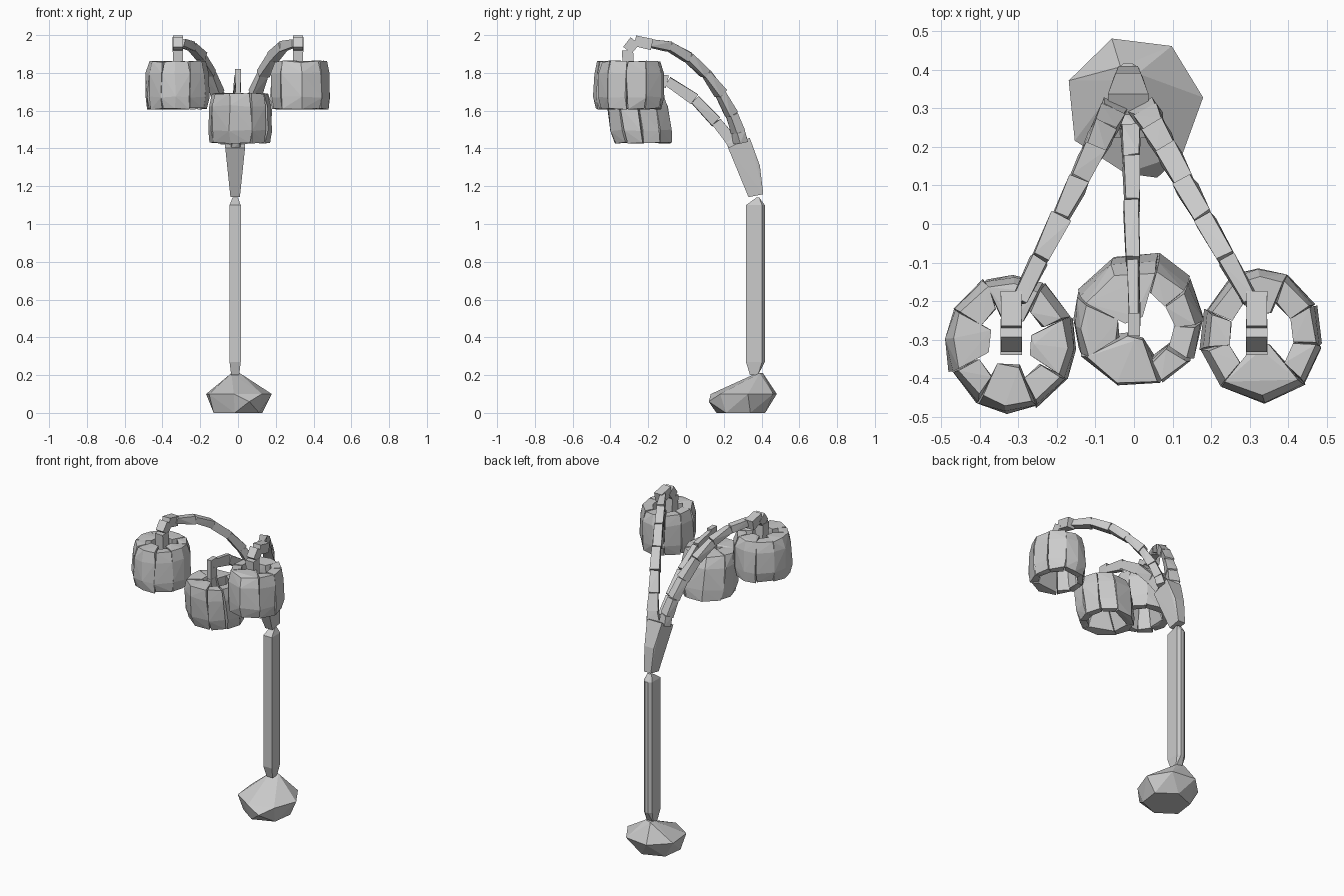
import bpy, bmesh, random
from math import cos, sin, pi, tau, radians
from mathutils import Vector

random.seed(4)
cube = bpy.data.objects.get("Cube")
if cube:
    bpy.data.objects.remove(cube, do_unlink=True)

grey = bpy.data.materials.new("light grey")
grey.use_nodes = True
grey.diffuse_color = (0.6, 0.6, 0.6, 1)
grey.node_tree.nodes["Principled BSDF"].inputs["Base Color"].default_value = grey.diffuse_color


def build_chunks(name, chunks):
    """Make one flat-shaded object with a convex chunk for every group of points."""
    mesh = bpy.data.meshes.new(name)
    bm = bmesh.new()
    for points in chunks:
        corners = [bm.verts.new(point) for point in points]
        bmesh.ops.convex_hull(bm, input=corners)
        inside = [corner for corner in corners if not corner.link_faces]
        bmesh.ops.delete(bm, geom=inside, context="VERTS")
    bmesh.ops.recalc_face_normals(bm, faces=bm.faces[:])
    bm.to_mesh(mesh)
    bm.free()
    mesh.materials.append(grey)
    obj = bpy.data.objects.new(name, mesh)
    bpy.context.collection.objects.link(obj)


def ring(centre, radius_x, radius_y, sides, turn=0.0):
    """Corners of a level polygon around a centre."""
    angles = [turn + tau * i / sides for i in range(sides)]
    return [Vector(centre) + Vector((radius_x * cos(a), radius_y * sin(a), 0)) for a in angles]


def rough(point, amount):
    """Nudge a corner a little for a hand-hewn look."""
    return point + Vector([random.uniform(-amount, amount) for axis in range(3)])


def bar(start, end, width, depth, grow=1.0):
    """Corners of a square bar whose far end is scaled by grow."""
    start, end = Vector(start), Vector(end)
    along = (end - start).normalized()
    across = Vector((-along.y, along.x, 0))
    # Steep bars keep their broad side facing the front
    if abs(along.x) < abs(along.y) / 4 or across.length < 0.2:
        across = Vector((1, 0, 0))
    across = across.normalized()
    normal = along.cross(across).normalized()
    return [point + (across * width * i + normal * depth * j) * scale / 2
            for point, scale in ((start, 1), (end, grow))
            for i in (-1, 1) for j in (-1, 1)]


def build_arm(name, start, end, power, width, depth, pieces):
    """Chain of tapered bars that rises steeply, then levels out."""
    start, end = Vector(start), Vector(end)
    path = []
    for i in range(pieces + 1):
        angle = pi / 2 * i / pieces
        point = start.lerp(end, 1 - cos(angle))
        point.z = start.z + (end.z - start.z) * sin(angle) ** power
        path.append(point)
    chunks = []
    for i in range(pieces):
        thin = 1 - 0.4 * i / pieces
        chunk = bar(path[i], path[i + 1], width * thin, depth, grow=0.85)
        chunks.append([rough(point, 0.004) for point in chunk])
    build_chunks(name, chunks)


def build_hook(name, path, width):
    """Bent chain at the arm tip with a socket hanging into the shade."""
    build_chunks(name, [bar(a, b, width, 0.06, grow=0.95) for a, b in zip(path, path[1:])])


# Wall chunks of the shades: angular share and how far the top reaches inward
WIDE, MEDIUM, THIN = (80, 0.2), (52, 0.35), (34, 0.55)


def build_shade(name, centre, radius_x, radius_y, height, lean, first, walls):
    """Ring of separate wall chunks, open below and partly open above."""
    centre = Vector(centre)
    unit = tau / sum(share for share, reach in walls)
    angle = radians(first)
    chunks = []
    for share, reach in walls:
        span = share * unit
        # Outer wall bulges low down, inner wall leans outward going down
        section = ((0, 0.93), (0.25, 1), (0.75, 0.98), (1, 0.88),
                   (1, reach), (0.8, reach), (0, 0.7))
        steps = 3 if share > THIN[0] else 2
        points = []
        for i in range(steps):
            a = angle + (span - 0.03) * i / (steps - 1)
            for level, r in section:
                spot = Vector((radius_x * r * cos(a),
                               radius_y * r * sin(a) - lean * (level - 0.5), height * level))
                points.append(rough(centre + spot, 0.005))
        chunks.append(points)
        angle += span
    build_chunks(name, chunks)


# Rough stone-like foot rising to an off-centre peak
build_chunks("base", [ring((0, 0.29, 0), 0.14, 0.13, 6, turn=0.4)
                      + ring((0, 0.31, 0.1), 0.18, 0.18, 7, turn=0.1)
                      + ring((-0.02, 0.39, 0.21), 0.03, 0.02, 3)
                      + [(0.06, 0.12, 0.06)]])

# Upright pole: square front, chamfered back, narrowed ends
pole_x, pole_y = -0.015, 0.36
pole = ring((pole_x, pole_y, 0.2), 0.03, 0.03, 4, turn=pi / 4)
for height in (0.27, 1.1):
    pole += ring((pole_x, pole_y, height), 0.042, 0.06, 4, turn=pi / 4)
    pole += ring((pole_x, pole_y + 0.05, height), 0.015, 0.01, 4, turn=pi / 4)
pole += ring((pole_x, pole_y + 0.02, 1.14), 0.02, 0.01, 4, turn=pi / 4)
build_chunks("pole", [pole])

# Widening joint that the arms grow from
build_chunks("arm_joint", [bar((pole_x, 0.37, 1.15), (pole_x, 0.34, 1.3), 0.05, 0.08, grow=1.3)
                           + bar((pole_x, 0.34, 1.3), (pole_x, 0.28, 1.43), 0.075, 0.09, grow=1.4)])

# Two outer arms with their hooks, then the slim lower one in the middle
for side, root, tip in (("left", 0.03, 0.3), ("right", -0.055, -0.3)):
    build_arm(side + "_arm", (root, 0.29, 1.43), (tip, -0.2, 1.96), 1.5, 0.07, 0.05, pieces=7)
    hang = tip * 1.06
    build_hook(side + "_hook", [Vector((hang, y, z)) for y, z in
                                ((-0.18, 1.95), (-0.27, 1.97), (-0.31, 1.92), (-0.3, 1.75))], 0.055)
build_arm("middle_arm", (-0.01, 0.26, 1.41), (0, -0.26, 1.79), 2, 0.05, 0.06, pieces=5)
build_hook("middle_hook", [Vector((0, -0.26, z)) for z in (1.82, 1.7, 1.57)], 0.03)

# Faceted lamp shades
build_shade("left_shade", (0.33, -0.29, 1.61), 0.16, 0.175, 0.25, 0, -130,
            [WIDE, THIN, THIN, THIN, MEDIUM, THIN, THIN, THIN])
build_shade("right_shade", (-0.32, -0.31, 1.61), 0.17, 0.18, 0.25, 0, -120,
            [MEDIUM, THIN, MEDIUM, THIN, MEDIUM, THIN, MEDIUM, THIN])
build_shade("middle_shade", (0.01, -0.25, 1.43), 0.17, 0.17, 0.26, 0.04, -150,
            [WIDE, THIN, THIN, THIN, THIN, WIDE, MEDIUM])
